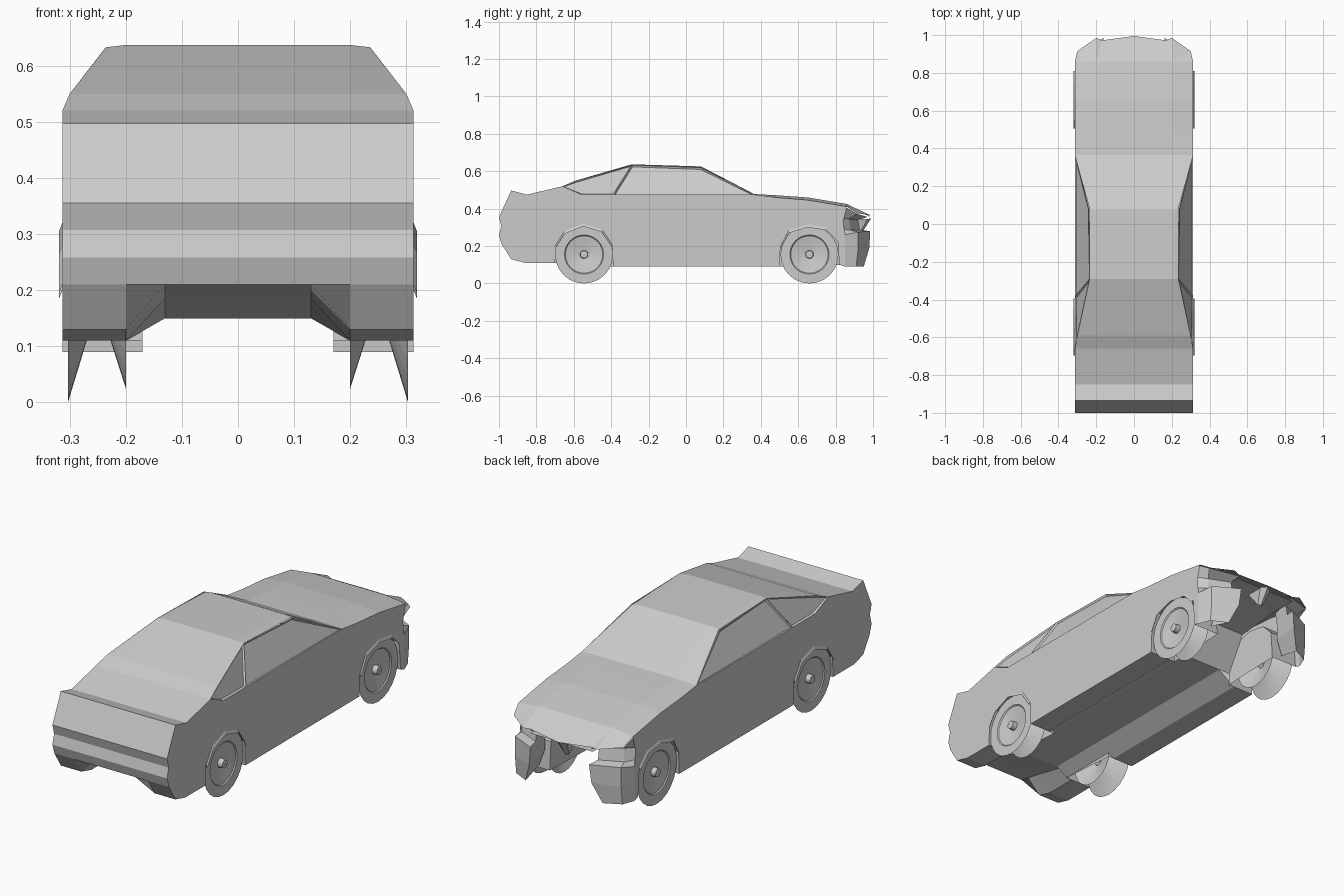
import bpy, bmesh
from math import sin, cos, pi

if "Cube" in bpy.data.objects:
    bpy.data.objects.remove(bpy.data.objects["Cube"])

W = 0.313      # half width of the body
BELT = 0.475   # height of the window line


def build(name, polys, inset=None):
    """Half model from polygons, mirrored across x = 0."""
    bm = bmesh.new()
    for p in polys:
        bm.faces.new([bm.verts.new(c) for c in p])
    if inset:
        bmesh.ops.recalc_face_normals(bm, faces=bm.faces)
        for f in bm.faces:
            f.normal_update()
            if f.normal.x < 0:
                f.normal_flip()
        bmesh.ops.inset_individual(bm, faces=bm.faces[:], thickness=inset, depth=-inset)
    bmesh.ops.remove_doubles(bm, verts=bm.verts, dist=0.0005)
    bmesh.ops.recalc_face_normals(bm, faces=bm.faces)
    me = bpy.data.meshes.new(name)
    bm.to_mesh(me)
    bm.free()
    ob = bpy.data.objects.new(name, me)
    bpy.context.collection.objects.link(ob)
    ob.modifiers.new("mirror", 'MIRROR')
    return ob


def loft(rows):
    """Quads between neighbouring rows of points."""
    return [[a[i], a[i + 1], b[i + 1], b[i]]
            for a, b in zip(rows, rows[1:]) for i in range(len(a) - 1)]


# Side outlines as (y, z)
tail = [(-.985, .21), (-1, .258), (-.987, .307), (-1, .355), (-.935, .497)]
rear_arch = [(-.39, .09), (-.395, .21), (-.45, .29), (-.55, .32), (-.65, .28), (-.695, .21), (-.70, .11)]
front_arch = [(.82, .10), (.81, .24), (.75, .30), (.65, .315), (.55, .285), (.505, .20), (.50, .09)]

# Tail, hatch, roof, windscreen and bonnet: (y, z, half width, edge drop)
top = [(y, z, W, 0) for y, z in tail] + [
    (-.85, .475, W, 0), (-.66, .52, W, 0), (-.59, .55, .30, 0),
    (-.29, .637, .235, .004), (.08, .626, .235, .006), (.365, .478, W, .003),
    (.48, .472, W, .012), (.65, .46, W, .014), (.86, .425, W, .014)]
rows = [[(0, y, z), (min(.2, w - .035), y, z), (w, y, z - d)] for y, z, w, d in top]
build("upper_shell", loft(rows))

# Nose: bonnet lip curving round to the corners
lip = [(0, .995, .35), (.17, .972, .362), (.2, .985, .365), (.3, .915, .375), (W, .86, .411)]
build("bonnet_nose", [
    [(0, .86, .425), (.2, .86, .425), lip[1], lip[0]],
    [(.2, .86, .425), lip[2], lip[1]],
    [(.2, .86, .425), lip[3], lip[2]],
    [(.2, .86, .425), lip[4], lip[3]]])

# Body sides with wheel arches cut out
side = ([(-.85, .475), (-.66, .52), (-.56, BELT), (.365, BELT), (.48, .46), (.65, .446),
         (.86, .411), (.84, .33), (.85, .26), (.85, .09)] + front_arch + rear_arch
        + [(-.86, .11), (-.935, .13)] + tail)
build("body_side", [[(W, y, z) for y, z in side]])


# Side glass, slightly recessed
def gx(z):
    return W - (z - BELT) * .49


door = [(-.385, BELT), (-.29, .633), (.08, .620), (.362, BELT)]
build("door_window", [[(gx(z), y, z) for y, z in door]], inset=.008)
build("quarter_window", [[(W, -.56, BELT), (W, -.66, .52), (.30, -.59, .55),
                          (gx(.633), -.29, .633), (W, -.385, BELT)]], inset=.008)

# Wheel wells: arch liner plus inner wall
for name, arch in (("rear_wheel_well", rear_arch), ("front_wheel_well", front_arch)):
    liner = loft([[(W, y, z), (.17, y, z)] for y, z in arch])
    build(name, liner + [[(.17, y, z) for y, z in arch]])

# Flared lip over each arch
for name, arch in (("rear_arch_lip", rear_arch), ("front_arch_lip", front_arch)):
    build(name, loft([[(W, y, z), (.319, y, z - .015)] for y, z in arch[1:-1]]))

# Underbody with central tunnel, rising to the engine bay
floor = [[(0, y, .15), (.11, y, .15), (.2, y, .09), (W, y, .09)] for y in (-.39, .50)]
between = [[(0, y, .15), (.11, y, .15), (.17, y, .11)] for y in (-.70, -.39)]
bay = [[(0, y, z), (.17, y, z)] for y, z in ((.50, .15), (.60, .32), (.82, .34), (.97, .34))]
build("underbody", loft(floor) + loft(between) + loft(bay))

# Rear valance: low corners and a raised middle
corner = [[(.2, y, z), (W, y, z)] for y, z in ((-.985, .21), (-.935, .13), (-.86, .11), (-.70, .11))]
middle = [[(0, y, z), (.13, y, z), (.2, y, z2)] for y, z, z2 in
          ((-.985, .21, .21), (-.935, .20, .13), (-.86, .185, .11), (-.70, .15, .11))]
build("rear_valance", loft(corner) + loft(middle))

# Headlight pods: recessed lamp, shelf, bumper corner
pod = [[(.16, .972, .355), (.3, .915, .372), (W, .86, .405)],
       [(.17, .92, .34), (.27, .87, .345), (W, .84, .35)],
       [(.17, .93, .285), (.28, .88, .285), (W, .84, .29)],
       [(.16, .985, .28), (.29, .92, .275), (W, .85, .26)],
       [(.17, .98, .19), (.29, .92, .18), (W, .85, .18)],
       [(.21, .95, .09), (.29, .91, .09), (W, .85, .09)]]
build("headlight_corner", loft(pod) + [
    [(.16, .985, .28), (.17, .98, .19), (.19, .83, .20), (.19, .83, .28)],
    [(.17, .98, .19), (.21, .95, .09), (.22, .83, .12), (.19, .83, .20)],
    [(.16, .972, .355), (.17, .92, .34), (.17, .93, .285), (.16, .985, .28),
     (.19, .83, .28), (.18, .83, .34)]])

# Central grille rib
build("grille_rib", [[(0, .99, .348), (.03, .97, .345), (.012, .93, .27), (0, .94, .27)],
                     [(.03, .97, .345), (.03, .88, .34), (.012, .93, .27)]])

# Wheels: dished face, hub and hollow inner cones, as (x, radius)
outer = [(.312, .001), (.31, .02), (.285, .022), (.298, .10), (.303, .105), (.303, .155), (.262, .02)]
inner = [(.262, .02), (.235, .02), (.2, .13)]
N = 24
for name, cy in (("front_wheel", .66), ("rear_wheel", -.545)):
    rings = [[(x, cy + r * cos(2 * pi * k / N), .155 + r * sin(2 * pi * k / N))
              for k in range(N + 1)] for x, r in outer + inner[1:]]
    build(name, loft(rings))
